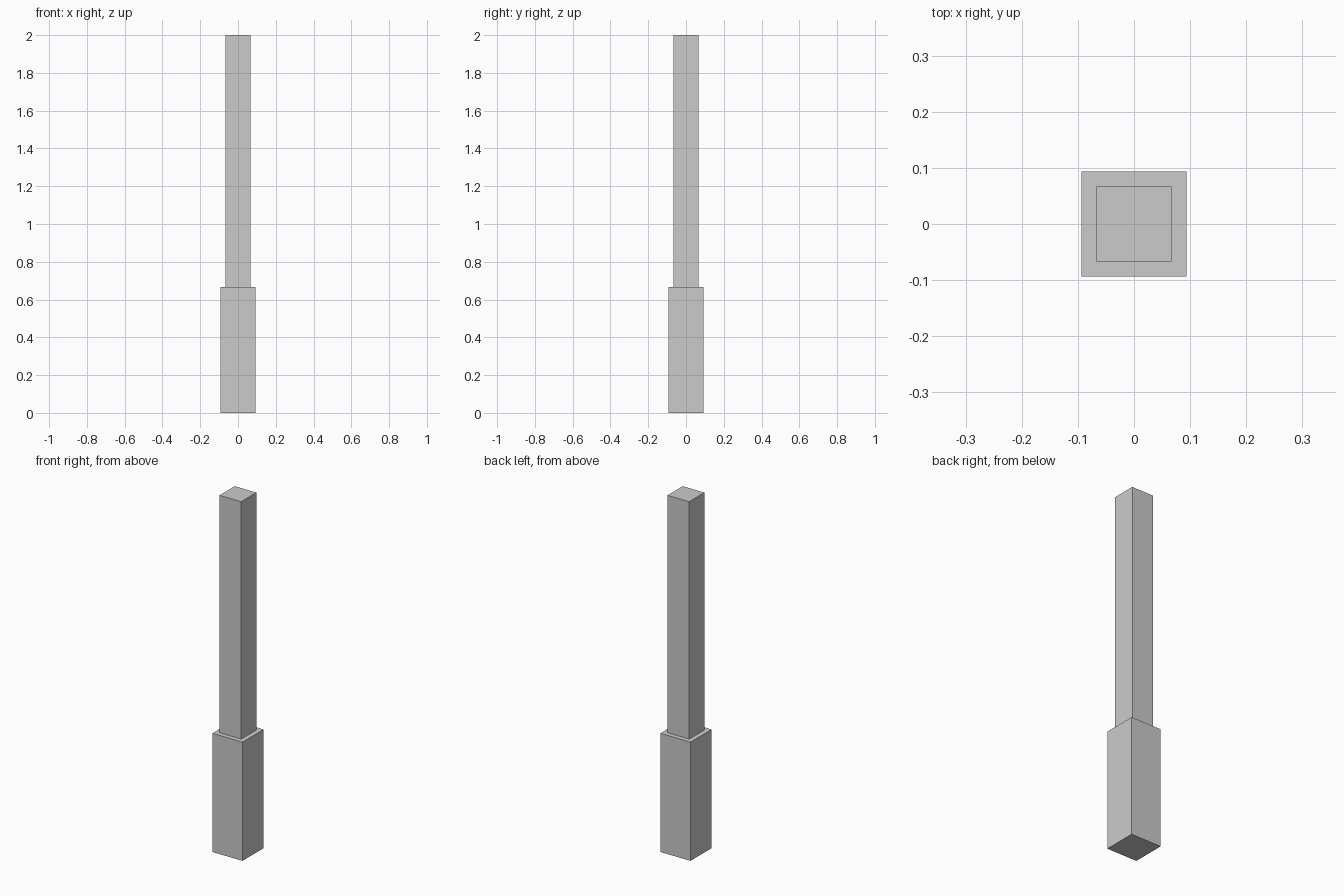
import bpy

if "Cube" in bpy.data.objects:
    bpy.data.objects.remove(bpy.data.objects["Cube"])


def box(name, width, z0, z1):
    """Square, flat-sided block centred on the z axis."""
    bpy.ops.mesh.primitive_cube_add(size=1, location=(0, 0, (z0 + z1) / 2))
    obj = bpy.context.object
    obj.name = name
    obj.scale = (width, width, z1 - z0)
    bpy.ops.object.transform_apply(location=False, rotation=False, scale=True)
    return obj


STEP = 2 / 3  # height of the ledge

# Wide lower block
box("base_sleeve", 0.187, 0, STEP)

# Slim upper shaft standing on the base
box("upper_post", 0.134, STEP, 2)
